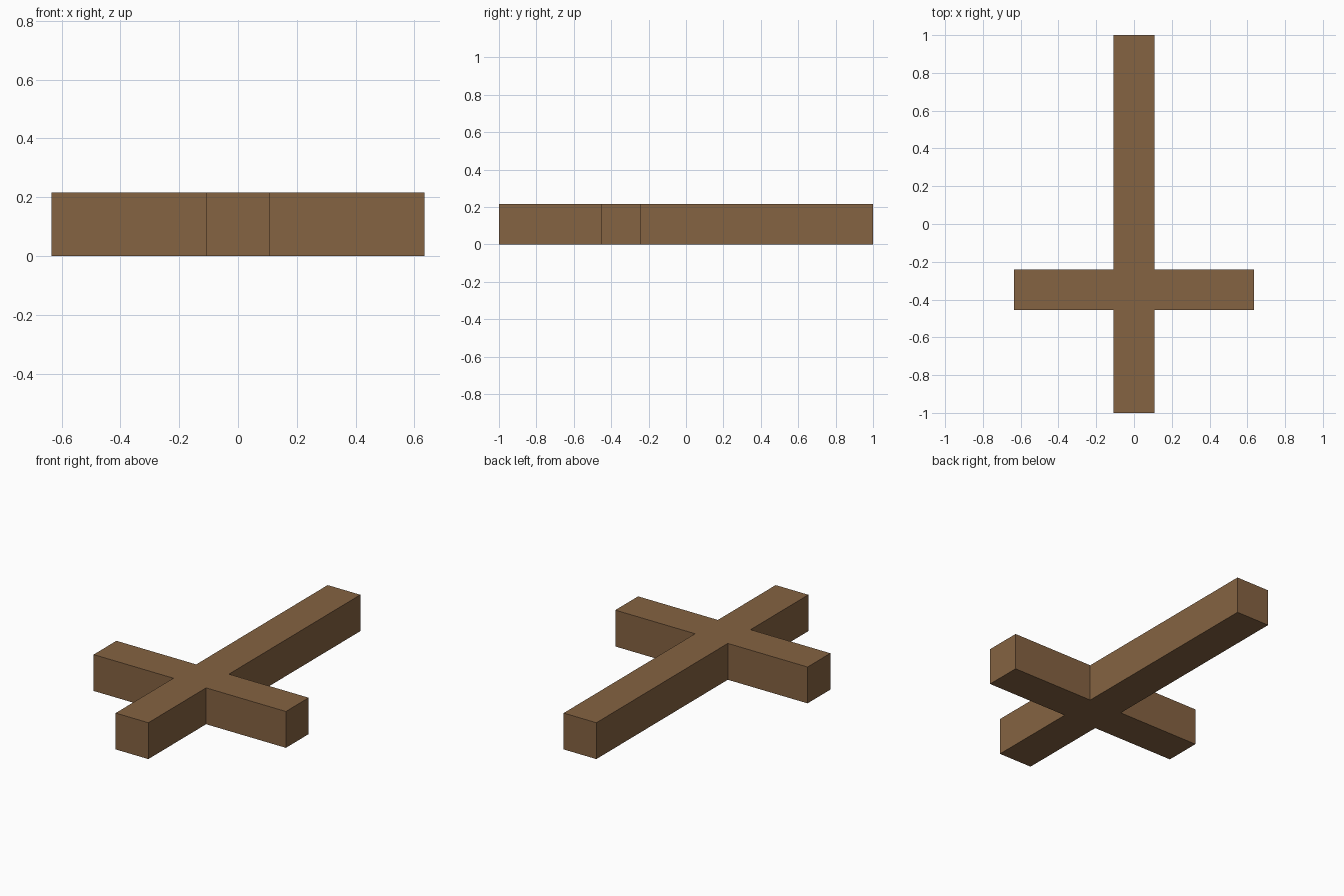
import bpy, bmesh

if "Cube" in bpy.data.objects:
    bpy.data.objects.remove(bpy.data.objects["Cube"])

HALF_W = 0.108              # half thickness of both beams
ARM = 0.635                 # half length of the crossbar
Y0, Y1 = -0.455, -0.24      # crossbar extent along the upright
HEIGHT = 0.217

# Wood colour
wood = bpy.data.materials.new("brown wood")
wood.diffuse_color = (0.235, 0.125, 0.054, 1)
wood.use_nodes = True
wood.node_tree.nodes["Principled BSDF"].inputs["Base Color"].default_value = wood.diffuse_color

# Right half of the cross outline, mirrored for the left half
right = [(HALF_W, -1), (HALF_W, Y0), (ARM, Y0), (ARM, Y1), (HALF_W, Y1), (HALF_W, 1)]
outline = right + [(-x, y) for x, y in reversed(right)]

# Cross: outline extruded upward into one solid
bm = bmesh.new()
base = bm.faces.new([bm.verts.new((x, y, 0)) for x, y in outline])
top = bmesh.ops.extrude_face_region(bm, geom=[base], use_keep_orig=True)
bmesh.ops.translate(bm, vec=(0, 0, HEIGHT),
                    verts=[g for g in top["geom"] if isinstance(g, bmesh.types.BMVert)])
bmesh.ops.recalc_face_normals(bm, faces=bm.faces)

mesh = bpy.data.meshes.new("wooden_cross")
bm.to_mesh(mesh)
bm.free()
mesh.materials.append(wood)
bpy.context.collection.objects.link(bpy.data.objects.new("wooden_cross", mesh))
